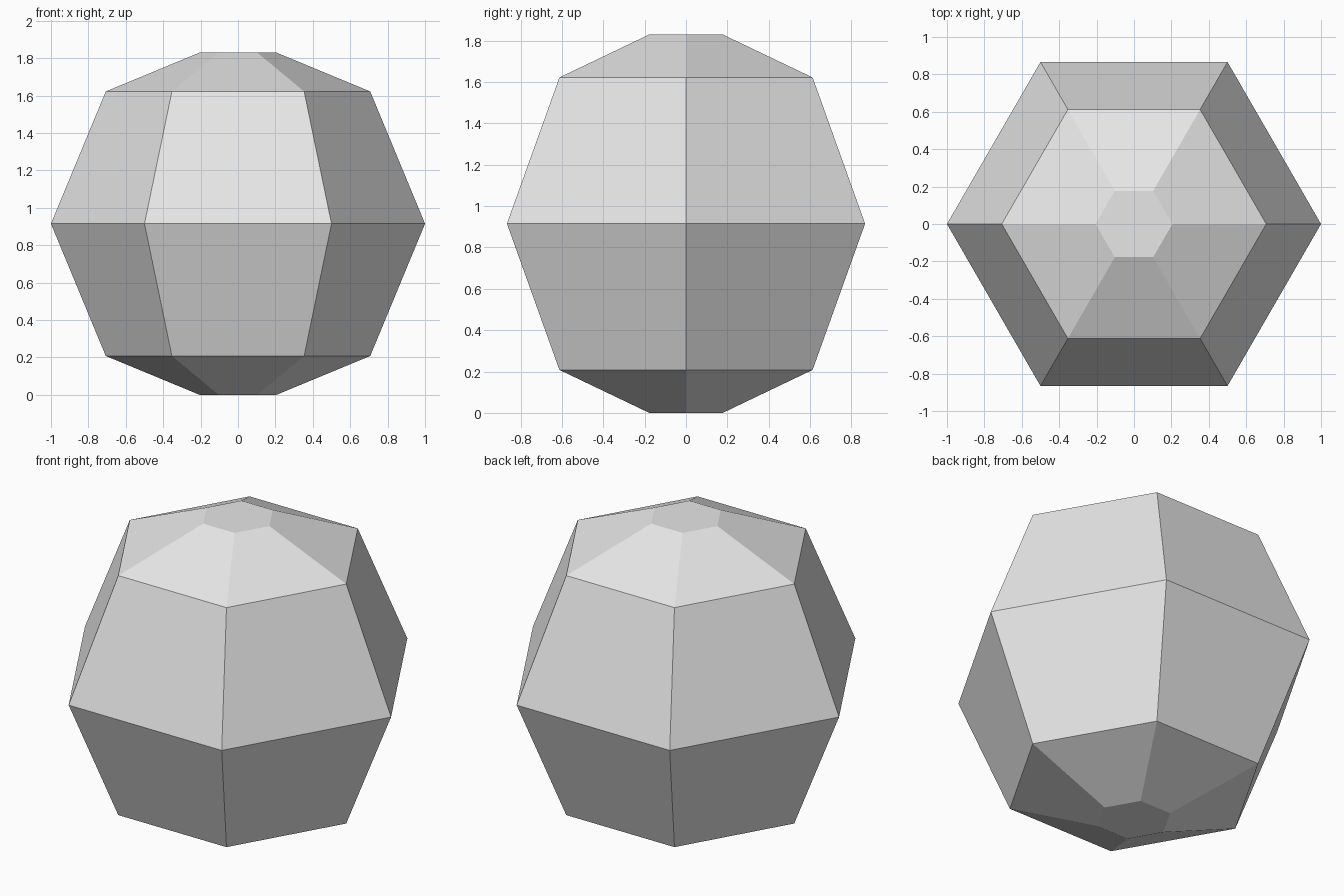
import bpy, bmesh
from math import sin, cos, pi

cube = bpy.data.objects.get("Cube")
if cube:
    bpy.data.objects.remove(cube)

SIDES = 6
HALF = 0.915
DIAG = cos(pi / 4)
CAP = DIAG * (1 - HALF) / (1 - DIAG)  # radius where the poles are cut flat

# One plain grey material
grey = bpy.data.materials.new("light_grey")
grey.use_nodes = True
colour = (0.8, 0.8, 0.8, 1)
grey.diffuse_color = colour
grey.node_tree.nodes["Principled BSDF"].inputs["Base Color"].default_value = colour

# Faceted body: stacked hexagonal rings as (radius, height from middle)
profile = [(CAP, -HALF), (DIAG, -DIAG), (1, 0), (DIAG, DIAG), (CAP, HALF)]
bm = bmesh.new()
rings = []
for radius, height in profile:
    angles = [2 * pi * i / SIDES for i in range(SIDES)]
    rings.append([bm.verts.new((radius * cos(a), radius * sin(a), HALF + height))
                  for a in angles])

# Side panels between neighbouring rings
for low, high in zip(rings, rings[1:]):
    for i in range(SIDES):
        j = (i + 1) % SIDES
        bm.faces.new((low[i], low[j], high[j], high[i]))

# Flat end caps
bm.faces.new(rings[0][::-1])
bm.faces.new(rings[-1])
bmesh.ops.recalc_face_normals(bm, faces=bm.faces[:])

mesh = bpy.data.meshes.new("faceted_body")
bm.to_mesh(mesh)
bm.free()
mesh.materials.append(grey)
body = bpy.data.objects.new("faceted_body", mesh)
bpy.context.collection.objects.link(body)
